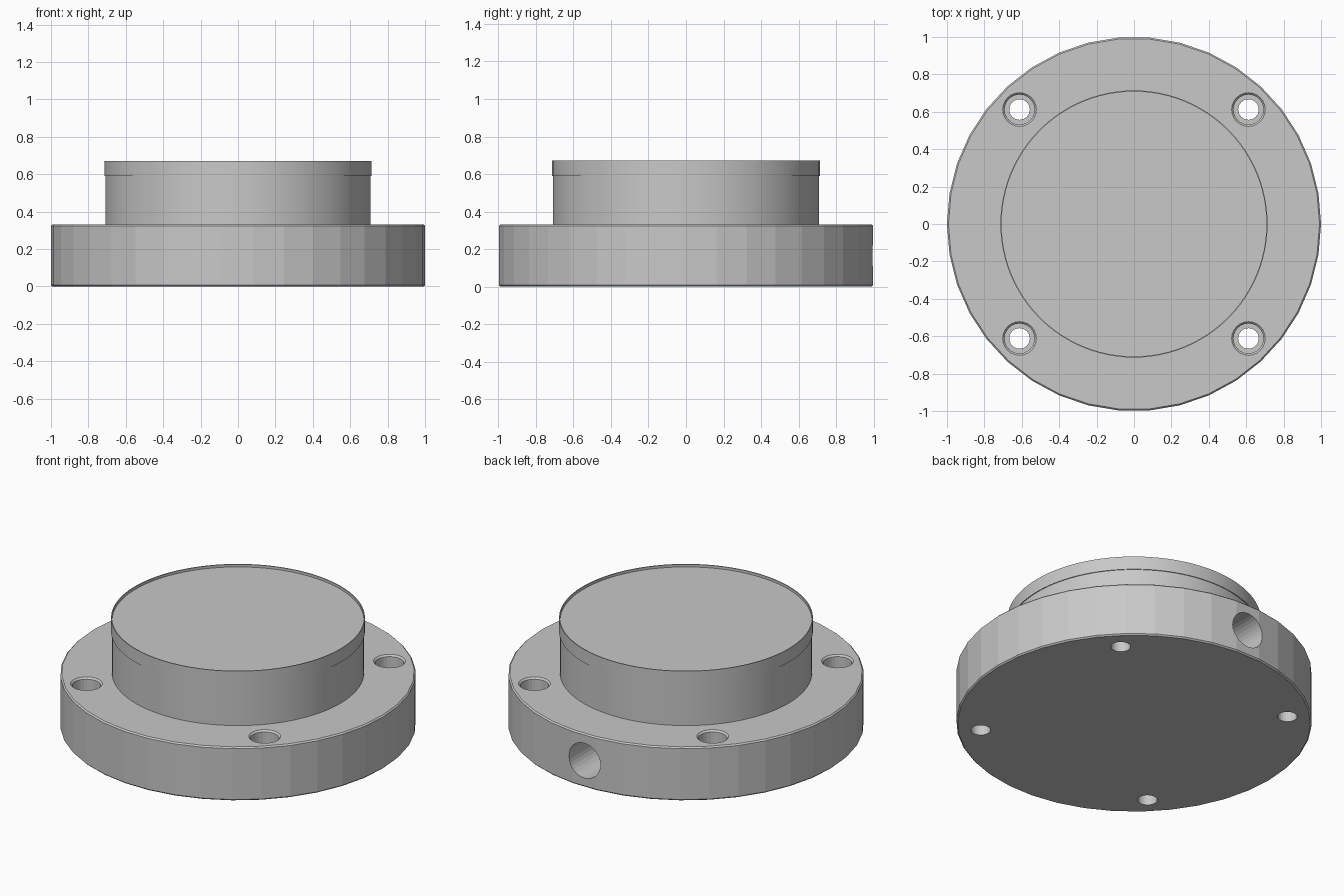
import bpy, bmesh, math
from mathutils import Matrix

if "Cube" in bpy.data.objects:
    bpy.data.objects.remove(bpy.data.objects["Cube"], do_unlink=True)

grey = bpy.data.materials.new("plain_grey")
grey.use_nodes = True
grey.diffuse_color = (0.58, 0.58, 0.58, 1)
grey.node_tree.nodes["Principled BSDF"].inputs["Base Color"].default_value = grey.diffuse_color


def lathe(name, profile, sides, matrix=None):
    """Turn a (radius, height) profile about z and cap both ends."""
    bm = bmesh.new()
    rings = []
    for r, z in profile:
        angles = [2 * math.pi * i / sides for i in range(sides)]
        rings.append([bm.verts.new((r * math.cos(a), r * math.sin(a), z)) for a in angles])
    for low, high in zip(rings, rings[1:]):
        for i in range(sides):
            j = (i + 1) % sides
            bm.faces.new((low[i], low[j], high[j], high[i]))
    bm.faces.new(rings[0][::-1])
    bm.faces.new(rings[-1])
    bmesh.ops.recalc_face_normals(bm, faces=bm.faces)
    mesh = bpy.data.meshes.new(name)
    bm.to_mesh(mesh)
    bm.free()
    mesh.materials.append(grey)
    obj = bpy.data.objects.new(name, mesh)
    if matrix:
        obj.matrix_world = matrix
    bpy.context.collection.objects.link(obj)
    return obj


def activate(obj):
    bpy.ops.object.select_all(action='DESELECT')
    obj.select_set(True)
    bpy.context.view_layer.objects.active = obj


TOP = 0.332      # top of the flange
EDGE = 0.008     # small edge chamfer

# Faceted round flange with chamfered rims
flange = lathe("flange", [(1 - EDGE, 0), (1, EDGE), (1, TOP - EDGE), (1 - EDGE, TOP)], 38)

# Four stepped screw holes and one blind hole in the back
screw_profile = [(0.055, -0.1), (0.055, 0.2), (0.08, 0.2),
                 (0.08, TOP - 0.01), (0.09, TOP), (0.1, TOP + 0.01)]
cutters = [lathe("screw_hole_cutter", screw_profile, 24, Matrix.Translation((x, y, 0)))
           for x in (-0.612, 0.612) for y in (-0.612, 0.612)]
into_back = Matrix.Translation((0, 0.7, 0.165)) @ Matrix.Rotation(-math.pi / 2, 4, 'X')
cutters.append(lathe("back_hole_cutter", [(0.108, 0), (0.108, 0.5)], 32, into_back))

activate(flange)
for cutter in cutters:
    cutter.hide_render = True
    cut = flange.modifiers.new("hole", 'BOOLEAN')
    cut.operation = 'DIFFERENCE'
    cut.solver = 'EXACT'
    cut.object = cutter
    bpy.ops.object.modifier_apply(modifier=cut.name)
for cutter in cutters:
    bpy.data.objects.remove(cutter, do_unlink=True)

# Smooth raised boss with a thin lip around its top face
boss = lathe("boss", [(0.709, TOP - 0.002), (0.709, 0.59), (0.714, 0.59), (0.714, 0.672),
                      (0.708, 0.672), (0.708, 0.656)], 96)
activate(boss)
bpy.ops.object.shade_smooth_by_angle(angle=math.radians(30))
